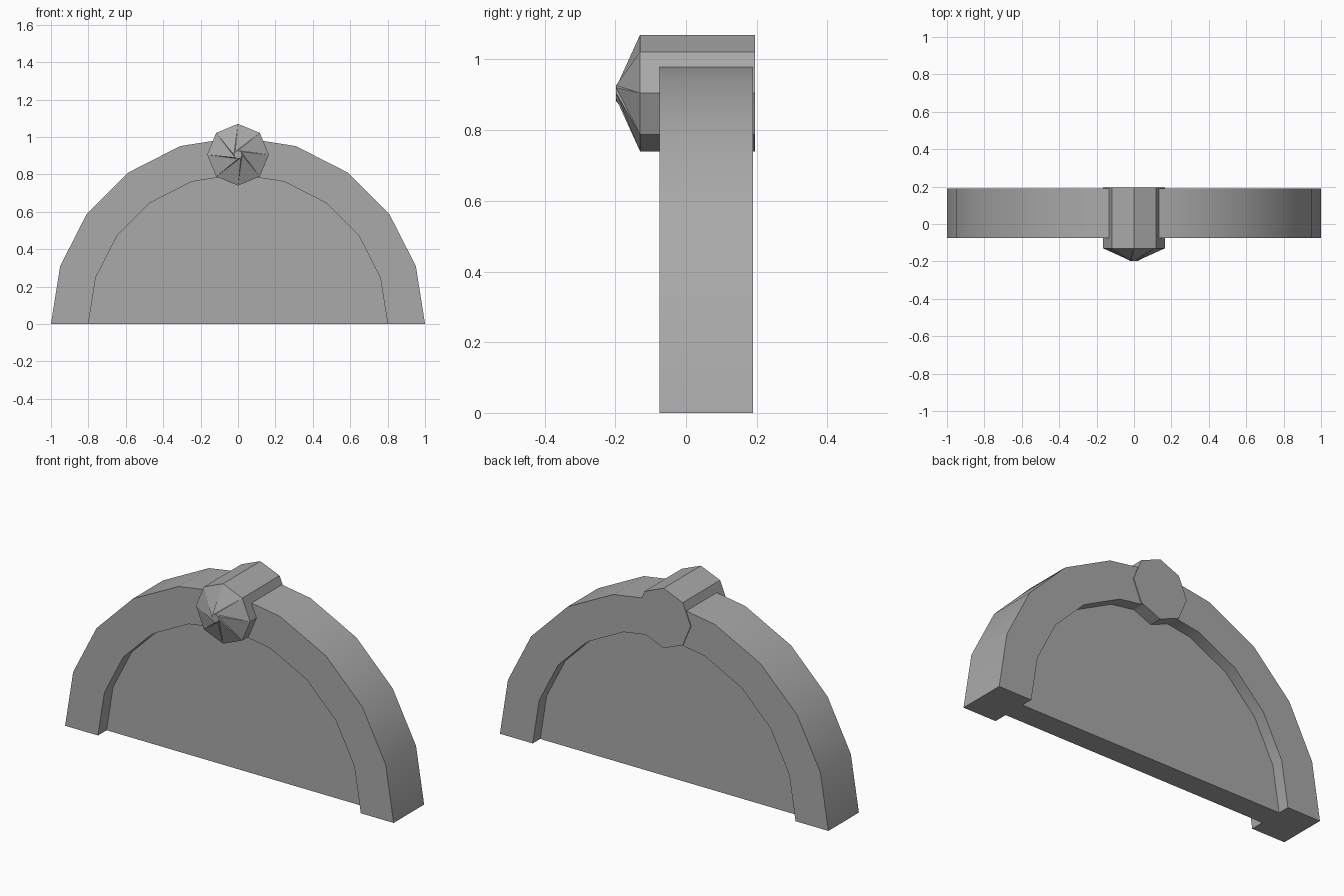
import bpy
import bmesh
from math import sin, cos, pi, radians

cube = bpy.data.objects.get("Cube")
if cube:
    bpy.data.objects.remove(cube, do_unlink=True)

# Single stone colour
stone = bpy.data.materials.new("stone_grey")
stone.use_nodes = True
GREY = (0.4, 0.4, 0.4, 1)
stone.diffuse_color = GREY
stone.node_tree.nodes["Principled BSDF"].inputs["Base Color"].default_value = GREY


def arc(radius, segments, sweep, centre_z=0.0, closed=False):
    """Points (x, z) counter-clockwise from +x."""
    count = segments if closed else segments + 1
    return [(radius * cos(sweep * i / segments),
             centre_z + radius * sin(sweep * i / segments)) for i in range(count)]


def finish(name, bm, smooth=False):
    bmesh.ops.recalc_face_normals(bm, faces=bm.faces)
    mesh = bpy.data.meshes.new(name)
    bm.to_mesh(mesh)
    bm.free()
    mesh.materials.append(stone)
    obj = bpy.data.objects.new(name, mesh)
    bpy.context.collection.objects.link(obj)
    if smooth:
        bpy.ops.object.select_all(action="DESELECT")
        obj.select_set(True)
        bpy.context.view_layer.objects.active = obj
        bpy.ops.object.shade_smooth_by_angle(angle=radians(30))
    return obj


def ring(bm, points, y):
    return [bm.verts.new((x, y, z)) for x, z in points]


SEGMENTS = 10

# Arch band: four matching arcs bridged into a solid frame
bm = bmesh.new()
outer, inner = arc(1.0, SEGMENTS, pi), arc(0.8, SEGMENTS, pi)
loops = [ring(bm, outer, -0.075), ring(bm, outer, 0.19),
         ring(bm, inner, 0.19), ring(bm, inner, -0.075)]
for k in range(4):
    a, b = loops[k], loops[(k + 1) % 4]
    for i in range(SEGMENTS):
        bm.faces.new((a[i], a[i + 1], b[i + 1], b[i]))
for end in (0, -1):
    bm.faces.new([loop[end] for loop in loops])
finish("arch_band", bm, smooth=True)

# Recessed panel filling the arch
bm = bmesh.new()
front, back = ring(bm, inner, 0.0), ring(bm, inner, 0.125)
bm.faces.new(front)
bm.faces.new(back)
for i in range(len(inner)):
    j = (i + 1) % len(inner)
    bm.faces.new((front[i], front[j], back[j], back[i]))
finish("recessed_panel", bm)

# Octagonal keystone boss with a twisted point at the front
SIDES = 8
bm = bmesh.new()
octagon = arc(0.165, SIDES, 2 * pi, 0.905, closed=True)
back = ring(bm, octagon, 0.195)
rim = ring(bm, octagon, -0.13)
tip = ring(bm, arc(0.022, SIDES, 2 * pi, 0.905, closed=True), -0.198)
bm.faces.new(back)
bm.faces.new(tip)
for i in range(SIDES):
    j, k = (i + 1) % SIDES, (i + 2) % SIDES
    bm.faces.new((back[i], back[j], rim[j], rim[i]))
    bm.faces.new((rim[i], rim[j], tip[k]))
    bm.faces.new((rim[i], tip[k], tip[j]))
finish("keystone_boss", bm)
